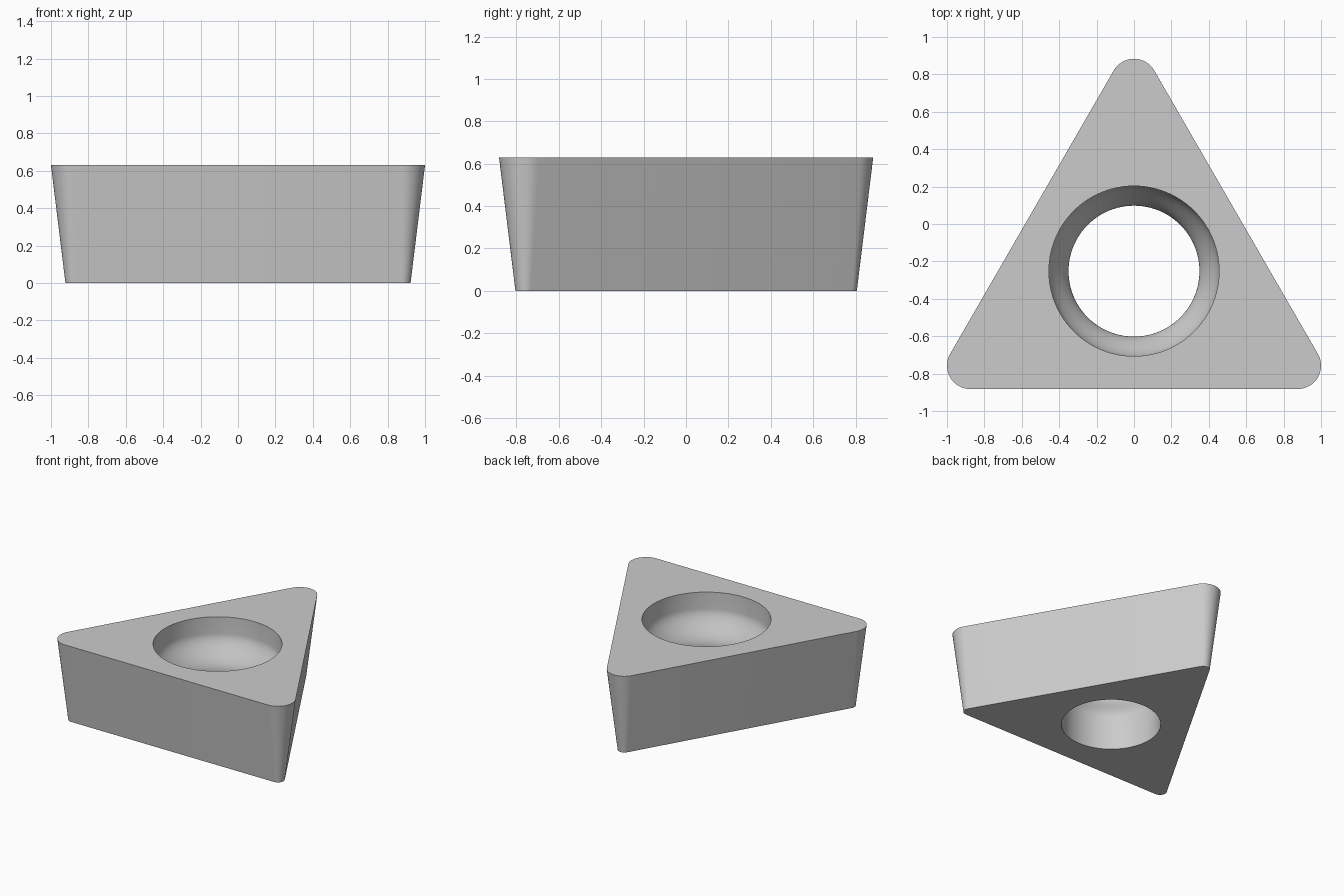
import bpy, bmesh
from math import sin, cos, pi, tan, radians

if "Cube" in bpy.data.objects:
    bpy.data.objects.remove(bpy.data.objects["Cube"])

H, R_TOP, DRAFT = 0.63, 0.125, tan(radians(7)) * 0.63
REACH = (1 - R_TOP) * 2 / 3 ** 0.5   # centroid to corner-arc centres
CY = -0.252                          # centroid and hole axis
CORNER, HOLE = 16, 96


def outline(bm, r, z):
    """Rounded triangle ring of vertices."""
    ring = []
    for k in range(3):
        a = pi / 2 + k * 2 * pi / 3
        for i in range(CORNER + 1):
            t = a - pi / 3 + i / CORNER * 2 * pi / 3
            ring.append(bm.verts.new((REACH * cos(a) + r * cos(t),
                                      CY + REACH * sin(a) + r * sin(t), z)))
    return ring


def circle(bm, r, z):
    return [bm.verts.new((r * cos(2 * pi * i / HOLE), CY + r * sin(2 * pi * i / HOLE), z))
            for i in range(HOLE)]


def bridge(bm, a, b):
    n = len(a)
    for i in range(n):
        j = (i + 1) % n
        bm.faces.new((a[i], a[j], b[j], b[i]))


def cap(bm, outer, inner):
    """Flat face between the outline and the hole."""
    edges = []
    for ring in (outer, inner):
        edges += [bm.edges.get((ring[i], ring[i - 1])) for i in range(len(ring))]
    bmesh.ops.triangle_fill(bm, edges=edges, use_beauty=True, use_dissolve=False)


bm = bmesh.new()

# Tapered outer walls
low, high = outline(bm, R_TOP - DRAFT, 0), outline(bm, R_TOP, H)
bridge(bm, low, high)

# Screw hole: straight throat, curved seat, straight counterbore
z0, z1 = 0.26, 0.50
profile = [(0.35, 0)]
for i in range(17):
    t = i / 16
    profile.append((0.35 + 0.105 * (t * t * (3 - 2 * t)), z0 + (z1 - z0) * t))
profile.append((0.455, H))
rings = [circle(bm, r, z) for r, z in profile]
for a, b in zip(rings, rings[1:]):
    bridge(bm, b, a)

# Top and bottom faces
cap(bm, high, rings[-1])
cap(bm, low, rings[0])
bmesh.ops.recalc_face_normals(bm, faces=bm.faces)

mesh = bpy.data.meshes.new("cutting_insert")
bm.to_mesh(mesh)
bm.free()
insert = bpy.data.objects.new("cutting_insert", mesh)
bpy.context.collection.objects.link(insert)
bpy.context.view_layer.objects.active = insert
insert.select_set(True)
bpy.ops.object.shade_smooth_by_angle(angle=radians(30))
